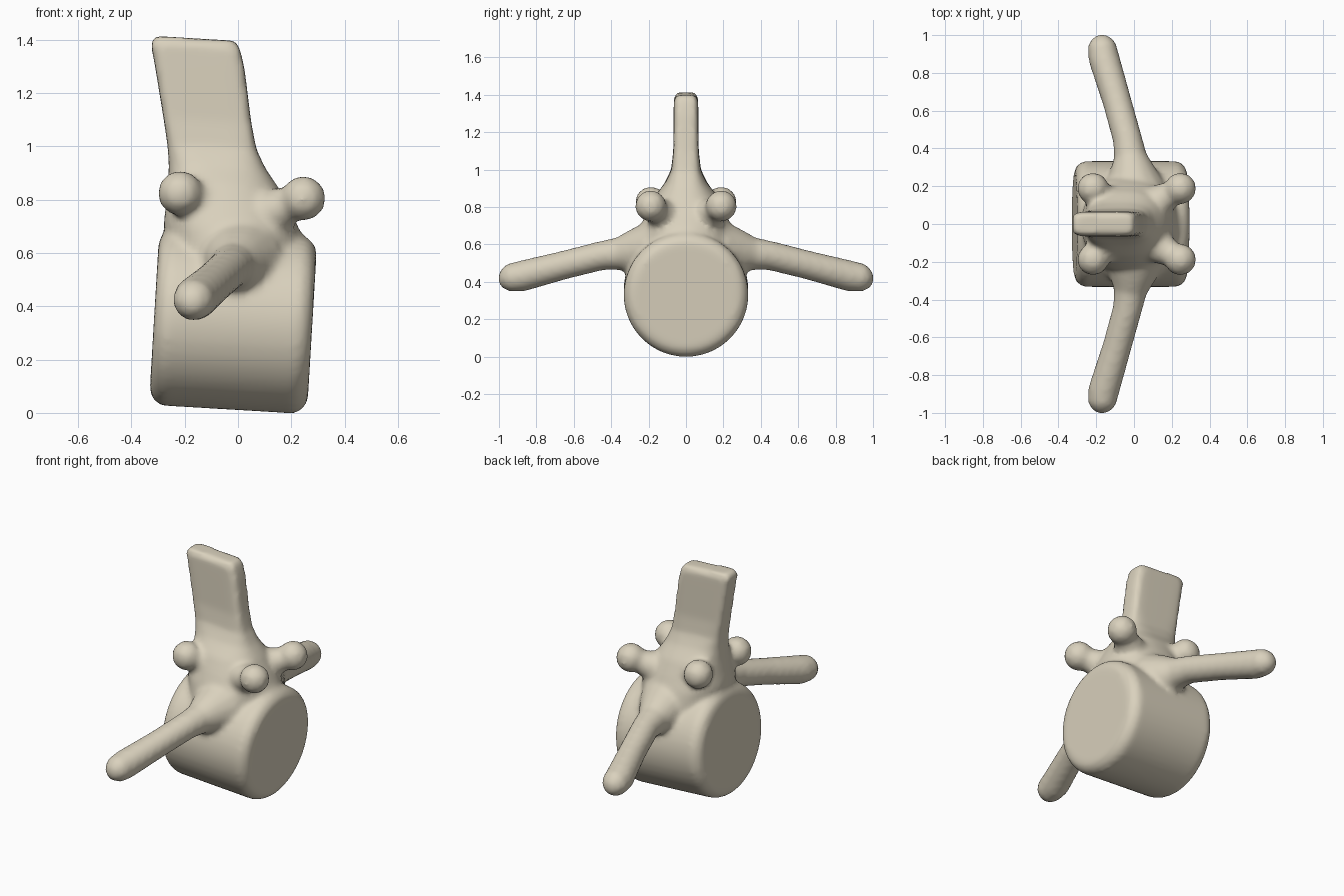
import bpy, bmesh, math
from mathutils import Vector, Matrix

if "Cube" in bpy.data.objects:
    bpy.data.objects.remove(bpy.data.objects["Cube"])

bone = bpy.data.materials.new("pale bone")
bone.diffuse_color = (0.70, 0.64, 0.51, 1)
bone.use_nodes = True
bone.node_tree.nodes["Principled BSDF"].inputs["Base Color"].default_value = bone.diffuse_color
parts = []


def finish(bm, name):
    bmesh.ops.recalc_face_normals(bm, faces=bm.faces)
    me = bpy.data.meshes.new(name)
    bm.to_mesh(me)
    bm.free()
    me.materials.append(bone)
    ob = bpy.data.objects.new(name, me)
    bpy.context.collection.objects.link(ob)
    parts.append(ob)
    return ob


def loft(name, rings):
    """Closed skin through rings of points, capped at both ends."""
    bm = bmesh.new()
    loops = [[bm.verts.new(p) for p in r] for r in rings]
    n = len(loops[0])
    for a, b in zip(loops, loops[1:]):
        for i in range(n):
            j = (i + 1) % n
            bm.faces.new((a[i], a[j], b[j], b[i]))
    bm.faces.new(loops[0])
    bm.faces.new(loops[-1])
    return finish(bm, name)


def tube(name, path):
    """Round limb through (x, y, z, radius) stations."""
    pts = [Vector(p[:3]) for p in path]
    rings = []
    for i, p in enumerate(pts):
        d = pts[min(i + 1, len(pts) - 1)] - pts[max(i - 1, 0)]
        q = d.to_track_quat('Z', 'Y')
        rings.append([p + q @ Vector((math.cos(t), math.sin(t), 0)) * path[i][3]
                      for t in [k * math.tau / 16 for k in range(16)]])
    return loft(name, rings)


def ball(name, c, r):
    bm = bmesh.new()
    bmesh.ops.create_icosphere(bm, subdivisions=2, radius=r,
                               matrix=Matrix.Translation(c))
    return finish(bm, name)


def slab_ring(z, x0, x1, hy, e, tilt=0.06):
    """Superellipse section; a small exponent makes it boxy."""
    ring = []
    for k in range(40):
        c, s = math.cos(k * math.tau / 40), math.sin(k * math.tau / 40)
        x = (x0 + x1) / 2 + (x1 - x0) / 2 * math.copysign(abs(c) ** e, c)
        y = hy * math.copysign(abs(s) ** e, s)
        ring.append((x, y, z - tilt * (x + 0.15)))
    return ring


# drum-shaped body, slightly tilted, with rounded rims
turn = Matrix.Translation((-0.018, 0, 0.345)) @ Matrix.Rotation(math.radians(3.4), 4, 'Y')
drum = [(-0.297, 0.28), (-0.282, 0.312), (-0.25, 0.333),
        (0.25, 0.333), (0.282, 0.312), (0.297, 0.28)]
loft("body", [[turn @ Vector((x, r * math.cos(t), r * math.sin(t)))
               for t in [k * math.tau / 56 for k in range(56)]] for x, r in drum])

# arch narrowing into the upright blade
sections = [(0.50, -0.22, 0.20, 0.28, 0.9), (0.62, -0.26, 0.23, 0.27, 0.9),
            (0.70, -0.28, 0.235, 0.245, 0.9), (0.78, -0.27, 0.20, 0.21, 0.9),
            (0.86, -0.262, 0.155, 0.17, 0.85), (0.93, -0.26, 0.105, 0.115, 0.7),
            (1.00, -0.265, 0.07, 0.08, 0.45), (1.10, -0.28, 0.05, 0.068, 0.3),
            (1.30, -0.313, 0.025, 0.066, 0.3), (1.375, -0.328, 0.008, 0.065, 0.3),
            (1.405, -0.312, -0.01, 0.05, 0.3)]
loft("arch_and_blade", [slab_ring(*s) for s in sections])

for s, side in ((-1, "front"), (1, "back")):
    # long side arm with flared root
    tube(side + "_arm", [(0.0, 0.20 * s, 0.56, 0.17), (-0.01, 0.29 * s, 0.56, 0.12),
                         (-0.02, 0.36 * s, 0.55, 0.088), (-0.035, 0.45 * s, 0.54, 0.078),
                         (-0.09, 0.65 * s, 0.49, 0.077), (-0.160, 0.88 * s, 0.43, 0.083),
                         (-0.170, 0.95 * s, 0.42, 0.075), (-0.172, 0.985 * s, 0.415, 0.05),
                         (-0.173, 1.003 * s, 0.415, 0.02)])
    # four joint knobs on short necks
    for end, c, root in (("left", (-0.217, 0.188 * s, 0.825), (-0.10, 0.08 * s, 0.77)),
                         ("right", (0.245, 0.188 * s, 0.805), (0.08, 0.09 * s, 0.73))):
        ball(side + "_" + end + "_knob", c, 0.087)
        tube(side + "_" + end + "_neck", [(*root, 0.11), (*c, 0.052)])

# fuse everything into one softly blended bone
for ob in parts:
    ob.select_set(True)
bpy.context.view_layer.objects.active = parts[0]
bpy.ops.object.join()
bone_ob = bpy.context.view_layer.objects.active
bone_ob.name = "vertebra"
fuse = bone_ob.modifiers.new("fuse", 'REMESH')
fuse.mode = 'VOXEL'
fuse.voxel_size = 0.016
fuse.use_smooth_shade = True
soft = bone_ob.modifiers.new("soften", 'SMOOTH')
soft.factor = 0.5
soft.iterations = 6
for name in ("fuse", "soften"):
    bpy.ops.object.modifier_apply(modifier=name)
me = bone_ob.data
me.materials.clear()
me.materials.append(bone)
for p in me.polygons:
    p.material_index = 0
    p.use_smooth = True
